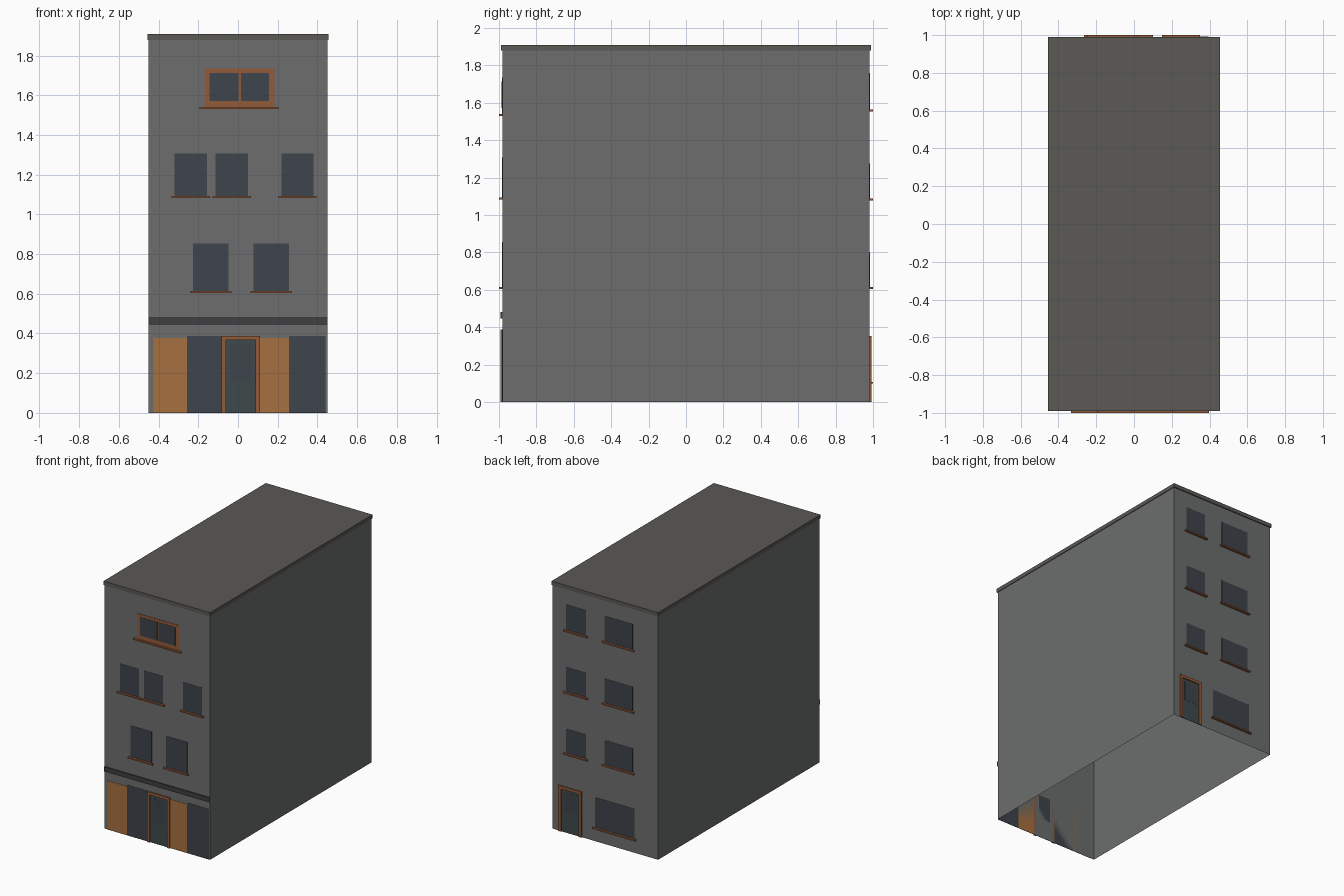
import bpy, bmesh

if "Cube" in bpy.data.objects:
    bpy.data.objects.remove(bpy.data.objects["Cube"])

W, F, B, H = 0.45, -0.982, 0.982, 1.878   # half width, front wall, back wall, wall height


def material(name, r, g, b):
    m = bpy.data.materials.new(name)
    m.diffuse_color = (r, g, b, 1)
    m.use_nodes = True
    m.node_tree.nodes["Principled BSDF"].inputs["Base Color"].default_value = m.diffuse_color
    return m


wall = material("wall_grey", 0.15, 0.155, 0.152)
stone = material("roof_grey", 0.105, 0.10, 0.09)
dark = material("band_dark", 0.05, 0.05, 0.055)
glass = material("dark_glass", 0.048, 0.058, 0.07)
trim = material("brown_trim", 0.29, 0.105, 0.042)
wood = material("orange_wood", 0.38, 0.16, 0.05)
leaf = material("door_teal", 0.048, 0.068, 0.07)


def box(name, x0, x1, y0, y1, z0, z1, mat, skip_ends=False):
    bm = bmesh.new()
    bmesh.ops.create_cube(bm, size=1)
    for v in bm.verts:
        v.co = ((x0 + x1) / 2 + v.co.x * (x1 - x0),
                (y0 + y1) / 2 + v.co.y * (y1 - y0),
                (z0 + z1) / 2 + v.co.z * (z1 - z0))
    if skip_ends:
        bm.normal_update()
        ends = [f for f in bm.faces if abs(f.normal.z) > 0.9]
        bmesh.ops.delete(bm, geom=ends, context='FACES_ONLY')
    me = bpy.data.meshes.new(name)
    bm.to_mesh(me)
    bm.free()
    me.materials.append(mat)
    ob = bpy.data.objects.new(name, me)
    bpy.context.collection.objects.link(ob)
    return ob


def on_wall(name, side, x0, x1, z0, z1, out, mat):
    """Thin part on the front (side=-1) or back (side=1) wall, standing out by 'out'."""
    y = F if side < 0 else B
    ya, yb = sorted((y, y + side * out))
    return box(name, x0, x1, ya, yb, z0, z1, mat)


def window(side, x0, x1, z0, z1):
    on_wall("window_pane", side, x0, x1, z0, z1, 0.002, glass)
    on_wall("window_sill", side, x0 - 0.015, x1 + 0.015, z0 - 0.01, z0, 0.018, trim)


def door(side, x0, x1, h, out):
    t = 0.022
    on_wall("door_jamb", side, x0, x0 + t, 0, h, out, trim)
    on_wall("door_jamb", side, x1 - t, x1, 0, h, out, trim)
    on_wall("door_head", side, x0 + t, x1 - t, h - t, h, out, trim)
    on_wall("door_leaf", side, x0 + t, x1 - t, 0, h - t, 0.002, leaf)
    on_wall("door_glass", side, x0 + 2 * t, x1 - 2 * t, 0.155, h - 2 * t, 0.003, glass)


# Shell with open bottom, and the roof slab
box("walls", -W, W, F, B, 0, H, wall, skip_ends=True)
box("roof_slab", -W - 0.005, W + 0.005, F - 0.007, B + 0.007, H, H + 0.03, stone)

# Front: shop floor
for x0, x1 in ((-0.425, -0.257), (0.11, 0.256)):
    on_wall("shop_panel", -1, x0, x1, 0, 0.376, 0.002, wood)
for x0, x1 in ((-0.257, -0.082), (0.256, 0.44)):
    on_wall("shop_window", -1, x0, x1, 0, 0.388, 0.002, glass)
door(-1, -0.082, 0.11, 0.388, 0.01)
on_wall("shop_band", -1, -W, W, 0.445, 0.48, 0.009, dark)

# Front: upper floors
for x0, x1 in ((-0.226, -0.047), (0.077, 0.256)):
    window(-1, x0, x1, 0.614, 0.854)
for x0, x1 in ((-0.319, -0.157), (-0.114, 0.05), (0.22, 0.381)):
    window(-1, x0, x1, 1.092, 1.307)

# Front: framed attic window
on_wall("attic_frame", -1, -0.168, 0.185, 1.54, 1.735, 0.003, trim)
for x0, x1 in ((-0.143, 0.002), (0.014, 0.156)):
    on_wall("attic_pane", -1, x0, x1, 1.571, 1.713, 0.005, glass)
on_wall("attic_sill", -1, -0.193, 0.205, 1.53, 1.54, 0.018, trim)

# Back: door, wide ground window and three equal floors
door(1, 0.20, 0.395, 0.352, 0.01)
window(1, -0.25, 0.085, 0.108, 0.338)
for z0, z1 in ((0.614, 0.80), (1.088, 1.275), (1.563, 1.758)):
    window(1, 0.163, 0.335, z0, z1)
    window(1, -0.235, 0.004, z0, z1)
